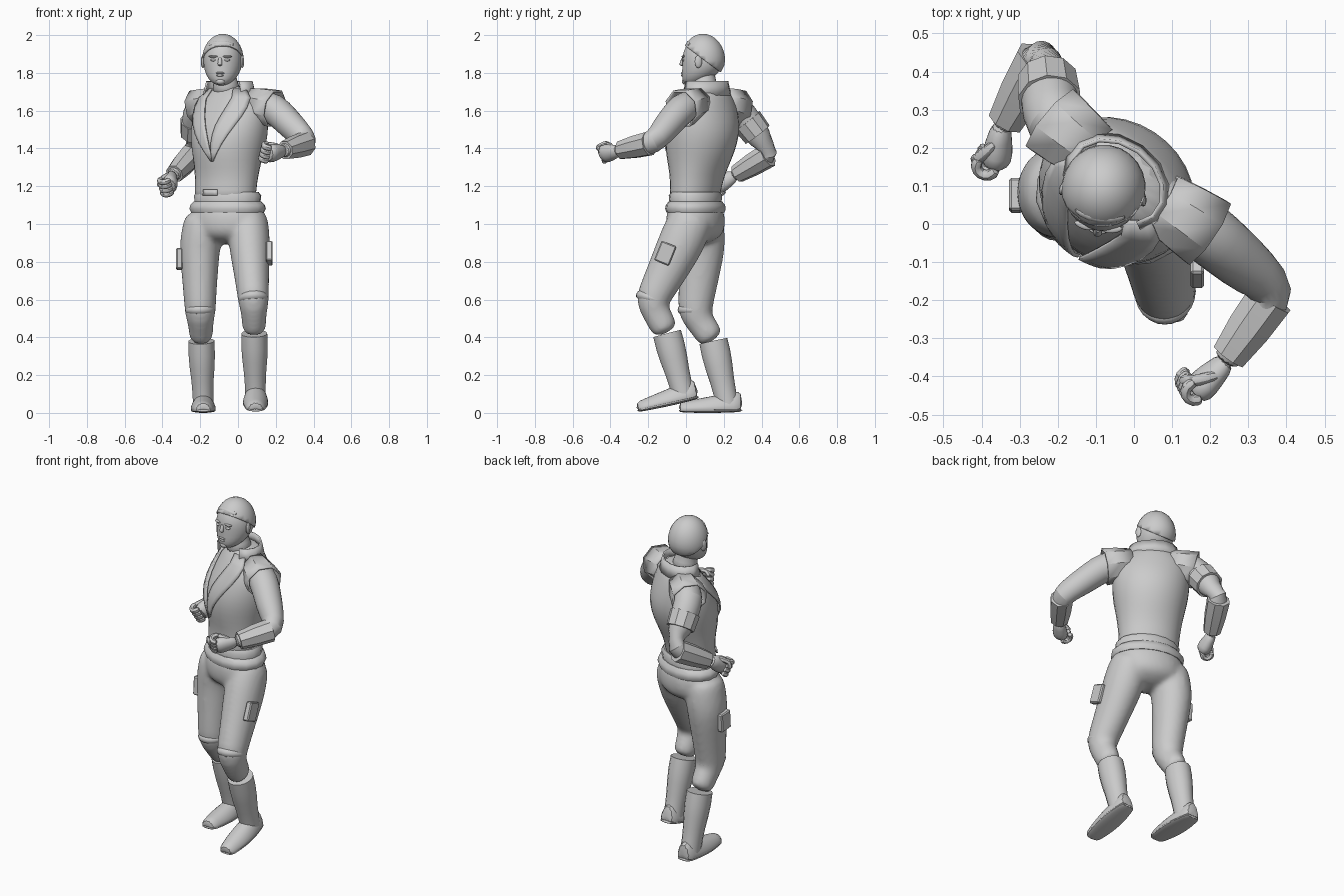
import bpy, bmesh, math
from mathutils import Vector, Matrix

if "Cube" in bpy.data.objects:
    bpy.data.objects.remove(bpy.data.objects["Cube"])

grey = bpy.data.materials.new("plain grey")
grey.use_nodes = True
TONE = (.6, .6, .6, 1)
grey.diffuse_color = TONE
grey.node_tree.nodes["Principled BSDF"].inputs["Base Color"].default_value = TONE

UP = Vector((0, 0, 1))
FRONT = Vector((0, -1, 0))


def finish(name, bm, subdiv=0, thick=0, angle=50):
    """Turn a bmesh into a shaded grey object."""
    bmesh.ops.recalc_face_normals(bm, faces=bm.faces)
    mesh = bpy.data.meshes.new(name)
    bm.to_mesh(mesh)
    bm.free()
    ob = bpy.data.objects.new(name, mesh)
    bpy.context.scene.collection.objects.link(ob)
    mesh.materials.append(grey)
    if thick:
        solidify = ob.modifiers.new("thickness", "SOLIDIFY")
        solidify.thickness, solidify.offset = thick, 0
    if subdiv:
        smooth = ob.modifiers.new("rounding", "SUBSURF")
        smooth.levels = smooth.render_levels = subdiv
    bpy.ops.object.select_all(action="DESELECT")
    bpy.context.view_layer.objects.active = ob
    ob.select_set(True)
    bpy.ops.object.shade_smooth_by_angle(angle=math.radians(angle))
    return ob


def skin(rows, closed=True, caps=True):
    """Bridge rows of points with quads."""
    bm = bmesh.new()
    rows = [[bm.verts.new(point) for point in row] for row in rows]
    count = len(rows[0])
    for low, high in zip(rows, rows[1:]):
        for i in range(count if closed else count - 1):
            j = (i + 1) % count
            bm.faces.new((low[i], low[j], high[j], high[i]))
    if closed and caps:
        bm.faces.new(rows[0])
        bm.faces.new(rows[-1])
    return bm


def along(joints, t):
    """Point at fraction t of a chain of joints, each bone counting equally."""
    bones = len(joints) - 1
    bone = min(int(t * bones + 1e-6), bones - 1)
    return Vector(joints[bone]).lerp(Vector(joints[bone + 1]), t * bones - bone)


def limb(name, joints, radii, span=(0, 1), ref=UP, depth=1, heights=None, sides=12,
         subdiv=1, caps=True, thick=0, flat=1, angle=50):
    """Tube over part of a joint chain, with evenly spread radii."""
    heights = heights or [r * depth for r in radii]
    last = len(radii) - 1
    path = [along(joints, span[0] + (span[1] - span[0]) * i / last) for i in range(last + 1)]
    rings = []
    for i, (width, height) in enumerate(zip(radii, heights)):
        tangent = (path[min(i + 1, last)] - path[max(i - 1, 0)]).normalized()
        side = tangent.cross(ref).normalized()
        top = side.cross(tangent)
        turns = [math.tau * (k + .5) / sides for k in range(sides)]
        rings.append([path[i] + side * width * math.cos(w) + top * height * max(math.sin(w), -flat)
                      for w in turns])
    return finish(name, skin(rings, caps=caps), subdiv, thick, angle)


def oval(centre, width, depth, turn, phi):
    """Point on a level ellipse; phi is a quarter turn at its front."""
    point = Vector((width * math.cos(phi), -depth * math.sin(phi), 0))
    return Vector(centre) + Matrix.Rotation(-math.radians(turn), 3, "Z") @ point


def stack(name, rows, subdiv=1):
    """Level ovals of given height and width around the hips."""
    rings = [[oval((-.055, .05, z), width, width * .73, 20, math.tau * k / 16) for k in range(16)]
             for z, width in rows]
    return finish(name, skin(rings), subdiv)


def blob(name, place, size, turn=0):
    bm = bmesh.new()
    matrix = Matrix.LocRotScale(place, Matrix.Rotation(math.radians(turn), 3, "Z"), Vector(size))
    bmesh.ops.create_uvsphere(bm, u_segments=12, v_segments=8, radius=1, matrix=matrix)
    finish(name, bm)


# Torso, twisting towards its right as it rises
WAIST, NAPE = Vector((-.07, .04, 1.1)), Vector((-.03, .12, 1.74))
WIDTHS = (.18, .17, .18, .19, .21, .22, .22, .2, .09)
DEPTHS = (.13, .13, .14, .17, .19, .19, .16, .12, .08)


def on_torso(t, phi, off=0):
    step = t * (len(WIDTHS) - 1)
    i = min(int(step), len(WIDTHS) - 2)
    width, depth = (row[i] + (row[i + 1] - row[i]) * (step - i) for row in (WIDTHS, DEPTHS))
    return oval(WAIST.lerp(NAPE, t), width + off, depth + off, 22 + 18 * t, phi)


finish("torso", skin([[on_torso(i / 8, math.tau * k / 16) for k in range(16)] for i in range(9)]), subdiv=1)


# Crossed lapels, buckle and standing collar
def lapel(side, sign):
    rows = []
    for i in range(9):
        t = i / 8
        inner, outer = .6 * t * t, 1.2 * t + .03
        rows.append([on_torso(.36 + .6 * t, math.pi / 2 - sign * (inner + (outer - inner) * k / 4), .004)
                     for k in range(5)])
    finish(side + "_lapel", skin(rows, closed=False), thick=.01)


lapel("left", 1)
lapel("right", -1)
finish("buckle", skin([[on_torso(t, 1.5 + k / 8, .006) for k in range(5)] for t in (.08, .13)], closed=False),
       thick=.008)
collar = [[oval((-.045, .11, z), width, width * .75, 36, 2.5 + k * .44) for k in range(11)]
          for z, width in ((1.68, .15), (1.755, .13))]
finish("collar", skin(collar, closed=False), thick=.01)

# Jacket hem and belt
stack("jacket_hem", ((1.11, .18), (1.15, .185), (1.17, .17)), subdiv=0)
stack("belt", ((1.06, .2), (1.08, .21), (1.1, .205), (1.12, .185)), subdiv=0)

# Legs: both share their girths and differ only in pose
LEG = (.1, .112, .115, .112, .102, .092, .086, .07, .068, .062)
BOOT = (.07, .071, .067, .06, .056, .055)


def leg(side, hip, thigh, knee, calf, ankle, heel, toe):
    chain = (hip, thigh, knee, calf)
    limb(side + "_knee_band", chain, (.082, .086, .08), (.62, .68), FRONT, depth=1.15)
    limb(side + "_boot", (calf, ankle), BOOT, ref=FRONT, depth=1.1, sides=16, subdiv=0)
    steps = [i / 7 for i in range(8)]
    widths = [.045 + .025 * math.sin(math.pi * t) for t in steps]
    limb(side + "_foot", (heel, toe), widths, heights=[.11 - .065 * t for t in steps], flat=0)
    limb(side + "_sole", (heel, toe), widths, depth=.2)
    return limb(side + "_trouser", chain, LEG, ref=FRONT, depth=1.12)


left_leg = leg("left", (.05, .05, 1.07), (.062, -.04, .87), (.083, -.185, .585), (.086, -.1, .42),
               (.093, -.01, .08), (.093, .07, .085), (.093, -.26, .012))
right_leg = leg("right", (-.175, .08, 1.06), (-.204, .085, .86), (-.2, .045, .525), (-.194, .145, .38),
                (-.184, .22, .04), (-.184, .3, .014), (-.184, -.04, .012))

# Trousers: hips and both legs melted into one smooth skin
hips = stack("trousers", ((1.12, .19), (1.04, .21), (.96, .21), (.92, .16), (.89, .06)))
for part in (left_leg, right_leg):
    part.select_set(True)
bpy.ops.object.join()
melt = hips.modifiers.new("melt", "REMESH")
melt.mode, melt.voxel_size, melt.use_smooth_shade = "VOXEL", .012, True
relax = hips.modifiers.new("relax", "SMOOTH")
relax.factor, relax.iterations = .5, 10


# Thigh pouches
def pouch(side, place, tilt):
    bm = bmesh.new()
    spin = Matrix.Rotation(math.radians(tilt), 3, "X")
    bmesh.ops.create_cube(bm, size=1, matrix=Matrix.LocRotScale(place, spin, Vector((.035, .085, .11))))
    bmesh.ops.bevel(bm, geom=bm.edges[:], offset=.006, segments=1, affect="EDGES")
    finish(side + "_pouch", bm, angle=20)


pouch("left", Vector((.166, -.11, .845)), -22)
pouch("right", Vector((-.31, .075, .815)), -4)

# Arms, hung from a shared root inside the chest
ROOT = (-.02, .12, 1.66)
ARM = (.06, .07, .08, .086, .08, .074, .066, .06, .053, .038)


def arm(side, shoulder, elbow, wrist, aim, across):
    chain = (ROOT, shoulder, elbow, wrist)
    limb(side + "_arm", chain, ARM)
    limb(side + "_bracer", chain, (.066, .062, .05), (.7, .96), sides=8, subdiv=0, angle=25)
    limb(side + "_sleeve", chain, (.08, .092, .1), (.14, .34), sides=8, subdiv=0, caps=False,
         thick=.01, angle=25)
    fist(side, Vector(wrist), Vector(aim).normalized(), Vector(across))
    return chain


# Fists with curled fingers and a thumb
def fist(side, wrist, aim, across):
    across = (across - aim * across.dot(aim)).normalized()
    palm = aim.cross(across)
    limb(side + "_palm", (wrist - aim * .02, wrist + aim * .11), (.034, .042, .053, .05), ref=palm, depth=.8)
    for i in range(4):
        knuckle = wrist + aim * .095 + across * (i - 1.5) * .025 - palm * .01
        curl = [knuckle + (aim * math.sin(k) + palm * (1 - math.cos(k))) * .03 for k in range(5)]
        limb(f"{side}_finger_{i + 1}", curl, [.019] * 5, ref=across, sides=6)
    thumb = (wrist + aim * .02 + across * .03, wrist + aim * .08 + across * .035 + palm * .045,
             wrist + aim * .1 + palm * .055)
    limb(side + "_thumb", thumb, [.018] * 5, ref=across, sides=6)


arm("left", (.19, -.02, 1.615), (.372, -.175, 1.43), (.232, -.37, 1.385), (-.7, -.7, -.15), (.3, -.3, .9))
right_chain = arm("right", (-.215, .27, 1.615), (-.235, .455, 1.375), (-.35, .245, 1.25),
                  (-.1, -.7, -.4), (-.2, -.4, .9))
limb("right_arm_band", right_chain, (.085, .08), (.43, .53), sides=10, subdiv=0, angle=25)

# Neck and head
SKULL = Vector((-.08, .09, 1.865))
limb("neck", ((-.06, .1, 1.69), SKULL), (.09, .064, .06, .06), ref=FRONT)
TURN = Matrix.Rotation(math.radians(-8), 3, "Z")


def skull(grow):
    """Ball whose lower half is pulled forward into a jaw."""
    bm = bmesh.new()
    bmesh.ops.create_uvsphere(bm, u_segments=24, v_segments=16, radius=1)
    for vert in bm.verts:
        vert.co.y -= .6 * min(vert.co.z, 0) ** 2
    bmesh.ops.transform(bm, verts=bm.verts, matrix=Matrix.LocRotScale(SKULL, TURN, Vector((.105, .112, .135)) * grow))
    return bm


finish("head", skull(.98))
hair = skull(1.02)
bmesh.ops.bisect_plane(hair, geom=hair.verts[:] + hair.edges[:] + hair.faces[:],
                       plane_co=SKULL + Vector((0, -.03, .03)), plane_no=(0, .6, .8), clear_inner=True)
finish("hair", hair, thick=.008)


def face(x, y, z):
    return SKULL + TURN @ Vector((x, y, z))


limb("hair_tuft", [face(x, abs(x) * .4 - .085, .1 - abs(x) * .3) for x in (-.07, -.03, .03, .07)],
     (.012, .018, .018, .012), sides=8)

# Face
limb("nose", (face(0, -.104, .02), face(0, -.116, -.03)), (.009, .012, .016), ref=FRONT, sides=8)
for side, sign in (("left", 1), ("right", -1)):
    blob(side + "_eye", face(sign * .036, -.1, .003), (.016, .01, .007), -8)
    blob(side + "_brow", face(sign * .038, -.1, .022), (.026, .01, .006), sign * 12 - 8)
    blob(side + "_ear", face(sign * .105, -.01, -.005), (.01, .02, .034), sign * 15 - 8)
blob("upper_lip", face(0, -.107, -.066), (.024, .011, .006), -8)
blob("lower_lip", face(0, -.106, -.078), (.02, .012, .007), -8)
blob("chin", face(0, -.093, -.11), (.026, .02, .018), -8)
